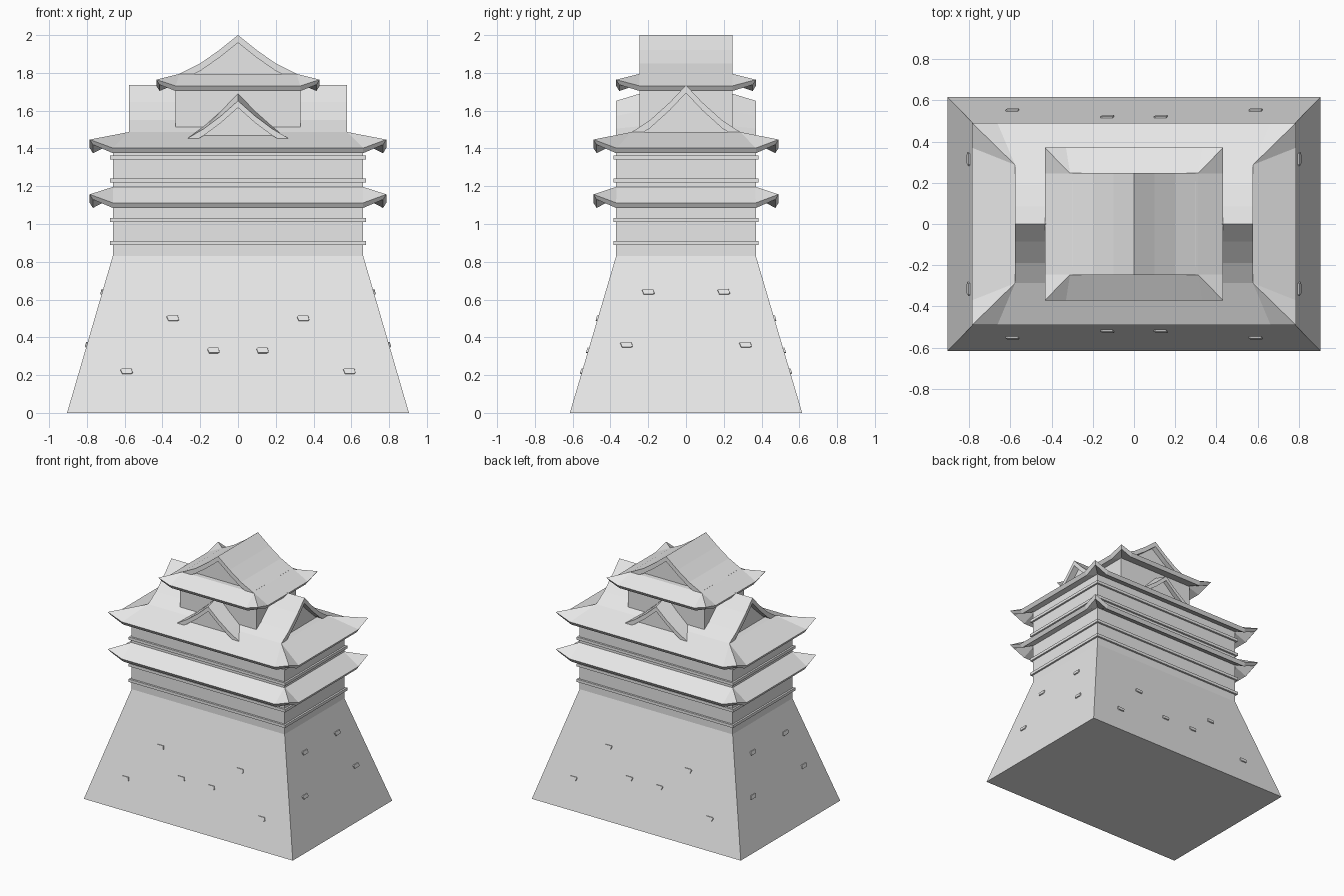
import bpy, bmesh
from mathutils import Vector

cube = bpy.data.objects.get("Cube")
if cube:
    bpy.data.objects.remove(cube, do_unlink=True)

plaster = bpy.data.materials.new("pale_grey")
plaster.use_nodes = True
plaster.diffuse_color = (0.8, 0.8, 0.8, 1)
plaster.node_tree.nodes["Principled BSDF"].inputs["Base Color"].default_value = (0.8, 0.8, 0.8, 1)


def loft(name, rings):
    """Closed solid through rings that share a point count."""
    bm = bmesh.new()
    loops = [[bm.verts.new(p) for p in ring] for ring in rings]
    n = len(loops[0])
    for a, b in zip(loops, loops[1:]):
        for i in range(n):
            j = (i + 1) % n
            bm.faces.new((a[i], a[j], b[j], b[i]))
    bm.faces.new(loops[0])
    bm.faces.new(loops[-1])
    bmesh.ops.remove_doubles(bm, verts=bm.verts, dist=0.0001)
    bmesh.ops.recalc_face_normals(bm, faces=bm.faces)
    mesh = bpy.data.meshes.new(name)
    bm.to_mesh(mesh)
    bm.free()
    mesh.materials.append(plaster)
    obj = bpy.data.objects.new(name, mesh)
    bpy.context.collection.objects.link(obj)
    return obj


def rect(x, y, z):
    return [(x, -y, z), (x, y, z), (-x, y, z), (-x, -y, z)]


def box(name, x, y, z0, z1):
    return loft(name, [rect(x, y, z0), rect(x, y, z1)])


def eave_ring(x, y, z, bx=None, by=None, lift=0):
    """Rectangle whose corners curl up beyond the straight part bx, by."""
    bx, by = bx or x, by or y
    up = z + lift
    return [(bx, -y, z), (x, -y, up), (x, -by, z), (x, by, z), (x, y, up), (bx, y, z),
            (-bx, y, z), (-x, y, up), (-x, by, z), (-x, -by, z), (-x, -y, up), (-bx, -y, z)]


def skirt_roof(name, eave, wall, top, z, lift, soffit):
    """Hipped skirt: upper edge, eave, undercut fascia, sloping soffit."""
    (x, y), (wx, wy) = eave, wall
    loft(name, [eave_ring(*top),
                eave_ring(x, y, z, wx, wy, lift),
                eave_ring(x - 0.017, y - 0.017, z - 0.027, wx, wy, lift),
                eave_ring(wx - 0.01, wy - 0.01, soffit)])


def gable(name, axis, half, sections, thick, inset, base):
    """Curved gable roof along an axis, with a recessed end wall."""
    def place(pos, u, z):
        return (pos, u, z) if axis == "x" else (u, pos, z)

    width = half[-1][0]
    rings = []
    for pos, lift in sections:
        upper = [(u, z + lift * (1 - u / width)) for u, z in half]
        full = [(-u, z) for u, z in reversed(upper)] + upper[1:]
        ring = full + [(u, z - thick) for u, z in reversed(full)]
        rings.append([place(pos, u, z) for u, z in ring])
    loft(name + "_roof", rings)
    face = [(-u, z - thick / 2) for u, z in reversed(half)]
    face += [(u, z - thick / 2) for u, z in half[1:]]
    face = [(u, max(z, base)) for u, z in face] + [(width, base - 0.02), (-width, base - 0.02)]
    end = sections[-1][0] - inset
    loft(name + "_wall", [[place(p, u * 0.97, z) for u, z in face] for p in (-end, end)])


# Battered stone base and main walls
loft("base_and_walls", [rect(0.905, 0.615, 0), rect(0.663, 0.37, 0.83), rect(0.663, 0.37, 1.43)])

# Raised wall bands
for i, z in enumerate((0.9, 1.022, 1.23, 1.352)):
    box(f"wall_band_{i}", 0.677, 0.385, z - 0.011, z + 0.011)

# Two lower skirts and the upper skirt
skirt_roof("lower_skirt_roof", (0.785, 0.49), (0.663, 0.37), (0.66, 0.367, 1.197), 1.112, 0.045, 1.145)
skirt_roof("main_skirt_roof", (0.785, 0.49), (0.663, 0.37), (0.577, 0.287, 1.487), 1.402, 0.045, 1.43)
skirt_roof("top_skirt_roof", (0.432, 0.37), (0.33, 0.245), (0.31, 0.245, 1.795), 1.731, 0.033, 1.745)

# Main roof with side gables
gable("main_gable", "x", [(0, 1.735), (0.085, 1.645), (0.19, 1.55), (0.287, 1.487)],
      [(-0.577, 0), (0.577, 0)], 0.042, 0.05, 1.487)

# Front and back dormer gables
gable("dormer_gable", "y", [(0, 1.652), (0.09, 1.572), (0.18, 1.505), (0.265, 1.455)],
      [(-0.37, 0), (-0.245, 0.038), (0.245, 0.038), (0.37, 0)], 0.036, 0.04, 1.45)

# Top tower and its gabled roof
box("top_tower", 0.33, 0.245, 1.45, 1.75)
gable("top_gable", "y", [(0, 2.0), (0.1, 1.92), (0.2, 1.85), (0.31, 1.795)],
      [(-0.247, 0), (0.247, 0)], 0.04, 0.04, 1.8)


# Protruding stones set in the sloping base
def stone(name, along, z, side, on_front):
    half, run = (0.615, 0.245) if on_front else (0.905, 0.242)
    out = Vector((0, side, 0)) if on_front else Vector((side, 0, 0))
    tangent = Vector((1, 0, 0)) if on_front else Vector((0, 1, 0))
    slope = (Vector((0, 0, 0.83)) - out * run).normalized()
    normal = (out * 0.83 + Vector((0, 0, run))).normalized()
    centre = out * (half - run * z / 0.83) + tangent * along + Vector((0, 0, z))
    outline = ((-1, 0.6), (-0.7, -1), (0.7, -1), (1, -0.6), (0.8, 1), (-0.8, 1))
    rings = [[centre + tangent * u * w + slope * v * h + normal * d for u, v in outline]
             for w, h, d in ((0.035, 0.016, -0.01), (0.032, 0.014, 0.008))]
    loft(name, rings)


for side in (-1, 1):
    for mirror in (-1, 1):
        for i, (x, z) in enumerate(((0.345, 0.5), (0.13, 0.33), (0.59, 0.22))):
            stone(f"long_side_stone_{i}", x * mirror, z, side, True)
        for i, (y, z) in enumerate(((0.2, 0.64), (0.315, 0.36))):
            stone(f"short_side_stone_{i}", y * mirror, z, side, False)
